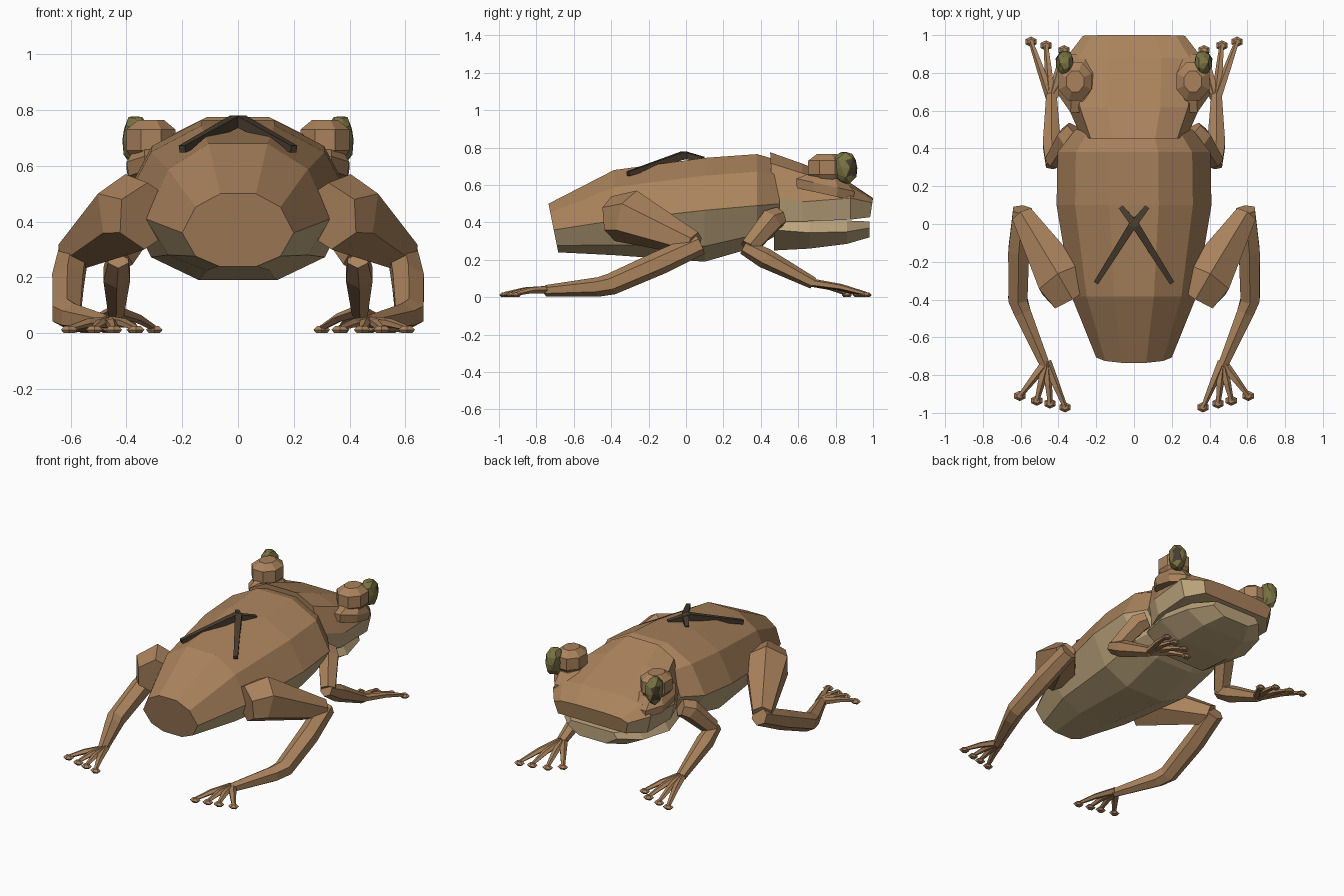
import bpy, bmesh, math, random
from mathutils import Vector

cube = bpy.data.objects.get("Cube")
if cube:
    bpy.data.objects.remove(cube, do_unlink=True)


def material(name, rgb):
    m = bpy.data.materials.new(name)
    m.use_nodes = True
    m.diffuse_color = (*rgb, 1)
    m.node_tree.nodes["Principled BSDF"].inputs["Base Color"].default_value = (*rgb, 1)
    return m


BROWN = material("brown skin", (0.40, 0.225, 0.108))
BEIGE = material("beige belly", (0.50, 0.37, 0.20))
OLIVE = material("olive eye", (0.19, 0.17, 0.055))
DARK = material("dark marking", (0.065, 0.045, 0.028))


def finish(name, bm, mats):
    bmesh.ops.recalc_face_normals(bm, faces=bm.faces)
    me = bpy.data.meshes.new(name)
    bm.to_mesh(me)
    bm.free()
    for m in mats:
        me.materials.append(m)
    ob = bpy.data.objects.new(name, me)
    bpy.context.collection.objects.link(ob)
    return ob


def skin(bm, rings, rule=lambda i, n: 0):
    """Bridge rings of points into a closed, flat faced tube."""
    vs = [[bm.verts.new(p) for p in r] for r in rings]
    n = len(vs[0])
    for a, b in zip(vs, vs[1:]):
        for i in range(n):
            j = (i + 1) % n
            bm.faces.new((a[i], a[j], b[j], b[i])).material_index = rule(i, n)
    bm.faces.new(vs[0])
    bm.faces.new(vs[-1])


def section(y, w, top, mid, bot, lean, shape):
    """Symmetric cross section: shape gives (width, height) from top to bottom."""
    half = []
    for fx, fz in shape:
        z = mid + fz * ((top - mid) if fz > 0 else (mid - bot))
        half.append(Vector((fx * w, y + lean * (top - z), z)))
    return half + [Vector((-p.x, p.y, p.z)) for p in reversed(half)]


def loft(name, rings, shape, mats, rule=lambda i, n: 0):
    bm = bmesh.new()
    skin(bm, [section(*r, shape) for r in rings], rule)
    return finish(name, bm, mats)


def disc(x, y, z, rx, ry, sides=8, tilt=0.0):
    """Horizontal ring of points, tilted down towards the snout."""
    ts = [math.tau * (i + 0.5) / sides for i in range(sides)]
    return [Vector((x + rx * math.cos(t), y + ry * math.sin(t), z - tilt * ry * math.sin(t)))
            for t in ts]


def tube(bm, pts, radii, sides=6, flat=1.0):
    """Tapered limb through points; flat squashes it vertically."""
    pts = [Vector(p) for p in pts]
    rings = []
    for k, p in enumerate(pts):
        d = (pts[min(k + 1, len(pts) - 1)] - pts[max(k - 1, 0)]).normalized()
        u = d.cross(Vector((0, 0, 1))).normalized()
        v = u.cross(d)
        rings.append([p + radii[k] * (u * math.cos(t) + v * math.sin(t) * flat)
                      for t in (math.tau * (i + 0.5) / sides for i in range(sides))])
    skin(bm, rings)


def flip(pts, s):
    return [(p[0] * s, p[1], p[2]) for p in pts]


# Body and head: brown above, beige below the widest line
below = lambda i, n: 1 if 2 <= i <= n - 4 else 0
loft("body", [(-0.735, 0.20, 0.50, 0.36, 0.24, 0.2),
              (-0.385, 0.33, 0.68, 0.41, 0.225, 0),
              (0.10, 0.41, 0.745, 0.465, 0.19, 0),
              (0.38, 0.405, 0.765, 0.49, 0.27, 0),
              (0.50, 0.31, 0.73, 0.50, 0.34, 0)],
     [(0.32, 1), (0.76, 0.66), (1, 0), (0.76, -0.7), (0.34, -1)], [BROWN, BEIGE], below)

loft("head", [(0.45, 0.28, 0.775, 0.54, 0.405, 0.05),
              (0.62, 0.35, 0.715, 0.51, 0.405, 0),
              (0.88, 0.36, 0.61, 0.53, 0.415, 0),
              (1.0, 0.27, 0.53, 0.505, 0.428, -0.15)],
     [(0.4, 1), (0.82, 0.75), (1, 0), (0.92, -1)], [BROWN, BEIGE], below)

# Lower jaw, closed at the hinge
loft("lower_jaw", [(0.47, 0.29, 0.42, 0.36, 0.25, 0),
                   (0.66, 0.34, 0.41, 0.345, 0.26, 0),
                   (0.86, 0.29, 0.41, 0.35, 0.285, 0),
                   (0.98, 0.18, 0.405, 0.37, 0.32, 0)],
     [(0.87, 1), (1, 0), (0.55, -1)], [BEIGE])

# Crossed ridge marks on the back
bm = bmesh.new()
for s in (-1, 1):
    tube(bm, flip([(0.20, -0.31, 0.66), (0.01, -0.01, 0.76), (-0.07, 0.09, 0.738)], s),
         (0.018, 0.029, 0.018), 4)
finish("back_mark", bm, [DARK])

for s, side in ((1, "left"), (-1, "right")):
    # Low eye mound, with a short domed socket above it
    bm = bmesh.new()
    skin(bm, [disc(s * x, y, z, rx, ry, 8, 0.22) for x, y, z, rx, ry in
              ((0.29, 0.745, 0.55, 0.11, 0.165), (0.29, 0.745, 0.60, 0.118, 0.168),
               (0.305, 0.76, 0.65, 0.075, 0.09))])
    skin(bm, [disc(s * 0.312, 0.755, z, rx, ry) for z, rx, ry in
              ((0.63, 0.075, 0.085), (0.655, 0.095, 0.11),
               (0.73, 0.095, 0.11), (0.765, 0.05, 0.06))])
    finish(side + "_eye_mound", bm, [BROWN])

    # Faceted eyeball with a dark pupil facing out and ahead
    bm = bmesh.new()
    bmesh.ops.create_icosphere(bm, subdivisions=2, radius=1)
    look = Vector((0.8, 0.6, 0))
    for f in bm.faces:
        f.material_index = int(f.calc_center_median().normalized().dot(look) > 0.82)
    random.seed(4)
    for v in bm.verts:
        k = random.uniform(0.88, 1.12)
        v.co = Vector((s * (0.365 + v.co.x * 0.048 * k),
                       0.853 + v.co.y * 0.07 * k, 0.692 + v.co.z * 0.09 * k))
    finish(side + "_eyeball", bm, [OLIVE, DARK])

    # Hind leg: thigh, then shin and long foot
    bm = bmesh.new()
    tube(bm, flip([(0.33, -0.39, 0.42), (0.385, -0.295, 0.43), (0.59, 0.045, 0.285)], s),
         (0.12, 0.145, 0.066))
    tube(bm, flip([(0.59, 0.075, 0.285), (0.61, -0.14, 0.185), (0.615, -0.40, 0.07),
                   (0.59, -0.47, 0.055), (0.47, -0.75, 0.035)], s),
         (0.058, 0.064, 0.058, 0.052, 0.03))
    finish(side + "_hind_leg", bm, [BROWN])

    # Front leg: upper arm tucked under the head, then forearm
    bm = bmesh.new()
    tube(bm, flip([(0.31, 0.50, 0.43), (0.345, 0.455, 0.41), (0.425, 0.335, 0.265)], s),
         (0.055, 0.068, 0.052))
    tube(bm, flip([(0.43, 0.31, 0.27), (0.435, 0.42, 0.21), (0.437, 0.68, 0.075)], s),
         (0.042, 0.055, 0.032))
    finish(side + "_front_leg", bm, [BROWN])

    # Toes fanning from each ankle, tipped with pads
    for name, root, tips in (
            ("hind", (0.465, -0.73, 0.04),
             ((0.365, -0.97), (0.445, -0.95), (0.515, -0.935), (0.605, -0.91))),
            ("front", (0.437, 0.66, 0.08),
             ((0.30, 0.86), (0.37, 0.92), (0.465, 0.945), (0.545, 0.965)))):
        bm = bmesh.new()
        for x, y in tips:
            mid = Vector(root).lerp(Vector((x, y, 0.02)), 0.55) + Vector((0, 0, 0.008))
            tube(bm, flip([root, mid, (x, y, 0.018)], s), (0.028, 0.021, 0.013), 5, 0.8)
            skin(bm, [disc(s * x, y, h, r, r * 0.8, 6)
                      for r, h in ((0.022, 0.0), (0.034, 0.012), (0.018, 0.026))])
        finish(side + "_" + name + "_toes", bm, [BROWN])
